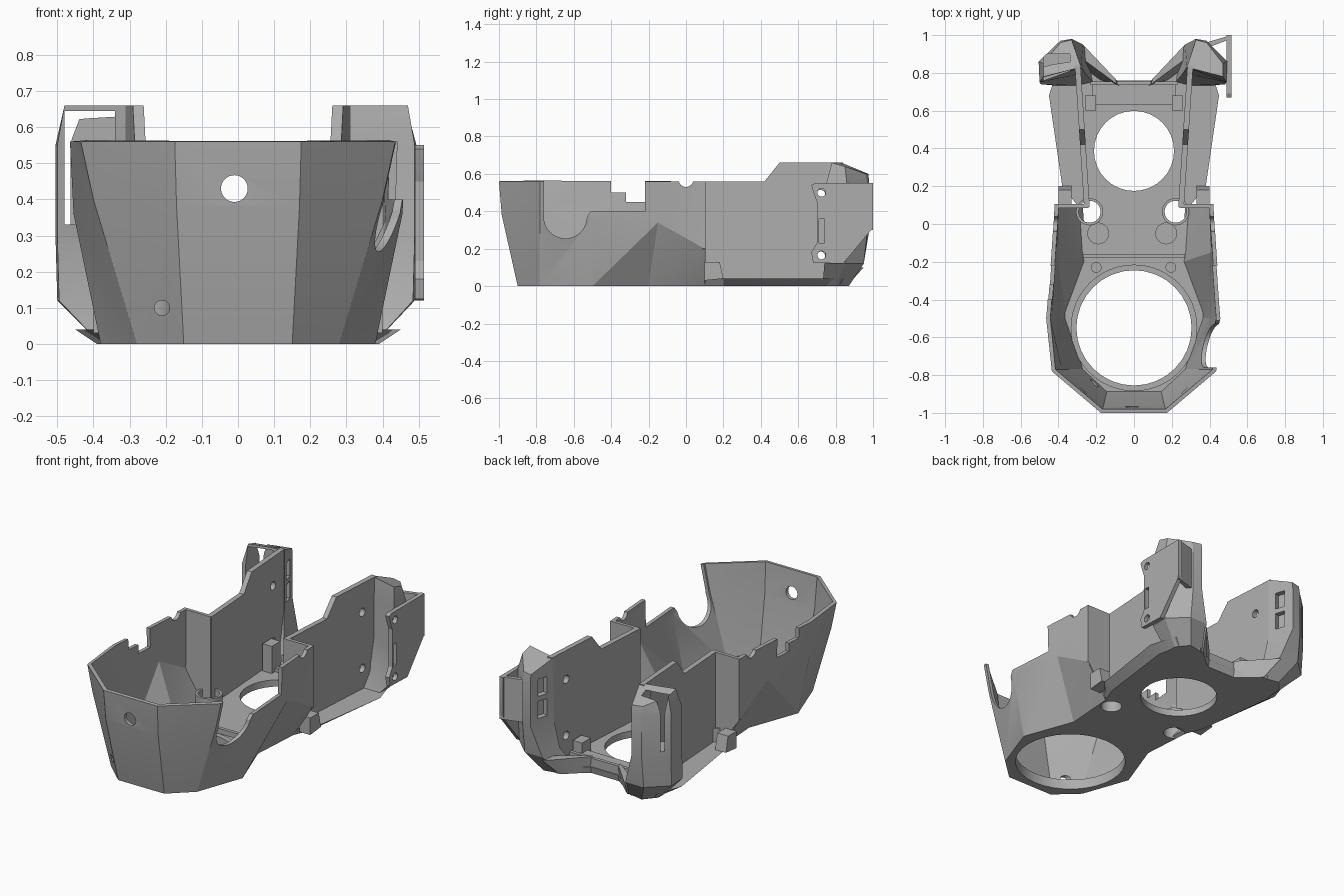
import bpy, bmesh, math
from mathutils import Matrix

old = bpy.data.objects.get("Cube")
if old:
    bpy.data.objects.remove(old)

grey = bpy.data.materials.new("plain grey")
grey.use_nodes = True
COLOR = (0.42, 0.42, 0.42, 1)
grey.diffuse_color = COLOR
grey.node_tree.nodes["Principled BSDF"].inputs["Base Color"].default_value = COLOR


def make(name, bm, fix=True):
    if fix:
        bmesh.ops.recalc_face_normals(bm, faces=bm.faces)
    mesh = bpy.data.meshes.new(name)
    bm.to_mesh(mesh)
    bm.free()
    mesh.materials.append(grey)
    ob = bpy.data.objects.new(name, mesh)
    bpy.context.collection.objects.link(ob)
    return ob


def loft(name, rings):
    """Closed solid through rings of equal point count."""
    bm = bmesh.new()
    vs = [[bm.verts.new(p) for p in r] for r in rings]
    n = len(rings[0])
    for a, b in zip(vs, vs[1:]):
        for i in range(n):
            j = (i + 1) % n
            bm.faces.new((a[i], a[j], b[j], b[i]))
    bm.faces.new(vs[0][::-1])
    bm.faces.new(vs[-1])
    return make(name, bm)


def prism(name, poly, axis, lo, hi):
    def at(p, t):
        q = list(p)
        q.insert("xyz".index(axis), t)
        return q
    return loft(name, [[at(p, lo) for p in poly], [at(p, hi) for p in poly]])


def box(name, x, y, z):
    return prism(name, [(x[0], y[0]), (x[1], y[0]), (x[1], y[1]), (x[0], y[1])], "z", *z)


def circle(cx, cy, r, n=32, start=0.0, sweep=2 * math.pi):
    return [(cx + r * math.cos(start + sweep * i / n), cy + r * math.sin(start + sweep * i / n))
            for i in range(n)]


def apply_modifiers(ob):
    dg = bpy.context.evaluated_depsgraph_get()
    mesh = bpy.data.meshes.new_from_object(ob.evaluated_get(dg))
    ob.modifiers.clear()
    ob.data = mesh


def cut(ob, *cutters):
    for c in cutters:
        m = ob.modifiers.new("cut", "BOOLEAN")
        m.operation, m.solver, m.object = "DIFFERENCE", "EXACT", c
        apply_modifiers(ob)
        bpy.data.objects.remove(c)


def hole(c1, c2, r, axis, lo, hi):
    return prism("cutter", circle(c1, c2, r), axis, lo, hi)


def mirrored(half):
    """Outline from the left half, running front to back."""
    return [(-p[0], *p[1:]) for p in reversed(half)] + list(half)


# Faceted front shell: bottom, waist and rim lines
bottom = [(.15, -.9, 0), (.28, -.78, 0), (.38, -.5, 0), (.27, -.2, 0), (.29, .1, 0)]
waist = [(.17, -.985, .38), (.4, -.78, .4), (.455, -.5, .36), (.43, -.15, .34), (.42, .1, .2)]
rim = [(.175, -1, .56), (.435, -.78, .56), (.465, -.5, .56), (.44, -.2, .56), (.42, .1, .56)]
bm = bmesh.new()
rows = [[bm.verts.new(p) for p in mirrored(r)] for r in (bottom, waist, rim)]
for a, b in zip(rows, rows[1:]):
    for i in range(len(a) - 1):
        bm.faces.new((a[i], a[i + 1], b[i + 1], b[i]))
bmesh.ops.triangulate(bm, faces=bm.faces)
shell = make("front_shell", bm, fix=False)
solid = shell.modifiers.new("thickness", "SOLIDIFY")
solid.thickness, solid.offset = .022, -1
apply_modifiers(shell)

# Shell openings: round side notch, stepped notch, rim dips, round holes
notch = ([(-.76, .7)] + circle(-.645, .37, .115, 20, math.pi, math.pi)
         + [(-.53, .37), (-.51, .4), (-.22, .4), (-.22, .7)])
steps = [(-.4, .7), (-.4, .5), (-.32, .5), (-.32, .45), (-.22, .45), (-.22, .7)]
cut(shell,
    prism("cutter", notch, "x", .3, .6),
    prism("cutter", steps, "x", -.6, -.3),
    hole(0, .57, .04, "x", -.6, .6),
    hole(-.01, .43, .037, "y", -1.1, -.8),
    hole(-.21, .1, .021, "y", -1.1, -.7))

# Floor plate with flared rear flange
low = [(.15, -.9), (.28, -.78), (.38, -.5), (.27, -.2), (.29, .1), (.33, .2), (.39, .68),
       (.36, .82), (.24, .86), (.09, .75)]
high = [(.15, -.9), (.28, -.78), (.38, -.5), (.28, -.2), (.3, .1), (.38, .2), (.45, .68),
        (.4, .84), (.25, .88), (.09, .76)]
floor = loft("floor_plate", [[(x, y, z) for x, y in mirrored(half)]
                             for half, z in ((low, 0), (high, .04))])
cut(floor,
    hole(0, -.55, .305, "z", -.1, .2),
    hole(0, .387, .212, "z", -.1, .2),
    hole(-.235, .065, .058, "z", -.1, .2),
    hole(.22, .065, .058, "z", -.1, .2),
    hole(-.19, -.05, .055, "z", .03, .2),
    hole(.17, -.05, .055, "z", .03, .2))


def ring(name, x, y, outer, inner, top):
    ob = prism(name, circle(x, y, outer, 48), "z", .02, top)
    cut(ob, hole(x, y, inner, "z", -.1, .5))


# Rings, bosses and ribs on the floor
ring("front_opening_ring", 0, -.55, .335, .305, .06)
ring("right_floor_boss", -.235, .065, .072, .058, .12)
ring("left_floor_boss", .22, .065, .072, .058, .07)
for x in (-.2, .195):
    prism("floor_screw_boss", circle(x, -.23, .028, 20), "z", .02, .07)
box("middle_rib", (-.27, .27), (-.18, -.16), (.02, .07))
box("rear_crossbar", (-.22, .22), (.63, .74), (.02, .06))
box("crossbar_lip", (-.23, .23), (.735, .755), (.02, .09))


def wall_x(y):
    return .235 + (y - .1) * .065


wall_profile = [(.09, .02), (.09, .56), (.42, .56), (.5, .66), (.84, .66), (.84, .02)]
pod_rings = [
    [(.2, .73, 0), (.38, .73, 0), (.38, .8, 0), (.32, .87, 0), (.22, .85, 0)],
    [(.26, .8, .12), (.495, .74, .12), (.5, .85, .12), (.39, .95, .12), (.27, .95, .12)],
    [(.28, .83, .3), (.5, .75, .3), (.505, .86, .3), (.39, .97, .3), (.33, .98, .3)],
    [(.28, .83, .55), (.5, .75, .55), (.505, .86, .55), (.39, .97, .55), (.33, .98, .55)],
    [(.28, .83, .66), (.48, .78, .66), (.48, .85, .64), (.39, .96, .6), (.33, .975, .6)],
]
for side, s in (("left", 1), ("right", -1)):
    # Tall rear side wall, slightly splayed, with two screw holes
    wall = loft(side + "_rear_wall", [[(s * (wall_x(y) + t), y, z) for y, z in wall_profile]
                                      for t in (0, .03)])
    cut(wall, *[hole(.72, z, .024, "x", -.6, .6) for z in (.16, .49)])
    # Panel closing the back of the front shell
    prism(side + "_step_panel", [(s * x, z) for x, z in
          ((.24, .02), (.24, .56), (.42, .56), (.42, .2), (.29, .02))], "y", .085, .105)
    prism(side + "_step_gusset", [(.1, .03), (.1, .13), (.18, .13), (.2, .04)],
          "x", *sorted((s * .33, s * .4)))
    # Faceted rear pod with slots on its inner face
    width = .95 if s > 0 else 1.0
    pod = loft(side + "_rear_pod", [[(s * (.28 + (x - .28) * width), y, z) for x, y, z in r]
                                    for r in pod_rings])
    slots = []
    for z in (.33, .46):
        c = box("cutter", (-.03, .03), (-.03, .03), (z, z + .1))
        c.data.transform(Matrix.Translation((s * .305, .9, 0))
                         @ Matrix.Rotation(-s * .33, 4, "Z"))
        slots.append(c)
    cut(pod, *slots)
    if s < 0:
        cut(pod, box("cutter", (-.48, -.34), (.6, .9), (.33, .645)))
    # Low diagonal lip joining floor and pod
    loft(side + "_rear_lip", [
        [(s * x, y, 0) for x, y in ((.06, .72), (.1, .75), (.22, .86), (.24, .78))],
        [(s * x, y, .1) for x, y in ((.09, .74), (.1, .77), (.27, .95), (.28, .88))]])
    box(side + "_floor_post", sorted((s * .2, s * .26)), (.6, .68), (.03, .2 if s < 0 else .12))

# Outer mounting plate on the left pod
plate = prism("mounting_plate", [(.67, .54), (.685, .49), (.7, .45), (.7, .23), (.67, .18),
                                 (.68, .125), (.84, .12), (.99, .3), (1, .33), (1, .55), (.69, .55)],
              "x", .49, .515)
cut(plate,
    hole(.725, .5, .022, "x", .4, .6),
    hole(.725, .165, .022, "x", .4, .6),
    box("cutter", (.4, .6), (.71, .74), (.23, .36)))
prism("mounting_plate_bridge", [(.38, .93), (.5, .975), (.515, 1), (.38, .96)], "z", .3, .55)

# Flat facets stay crisp while round holes shade smoothly
for ob in list(bpy.context.collection.objects):
    if ob.type == "MESH" and grey.name in ob.data.materials:
        bpy.ops.object.select_all(action="DESELECT")
        ob.select_set(True)
        bpy.context.view_layer.objects.active = ob
        bpy.ops.object.shade_smooth_by_angle(angle=math.radians(20))
